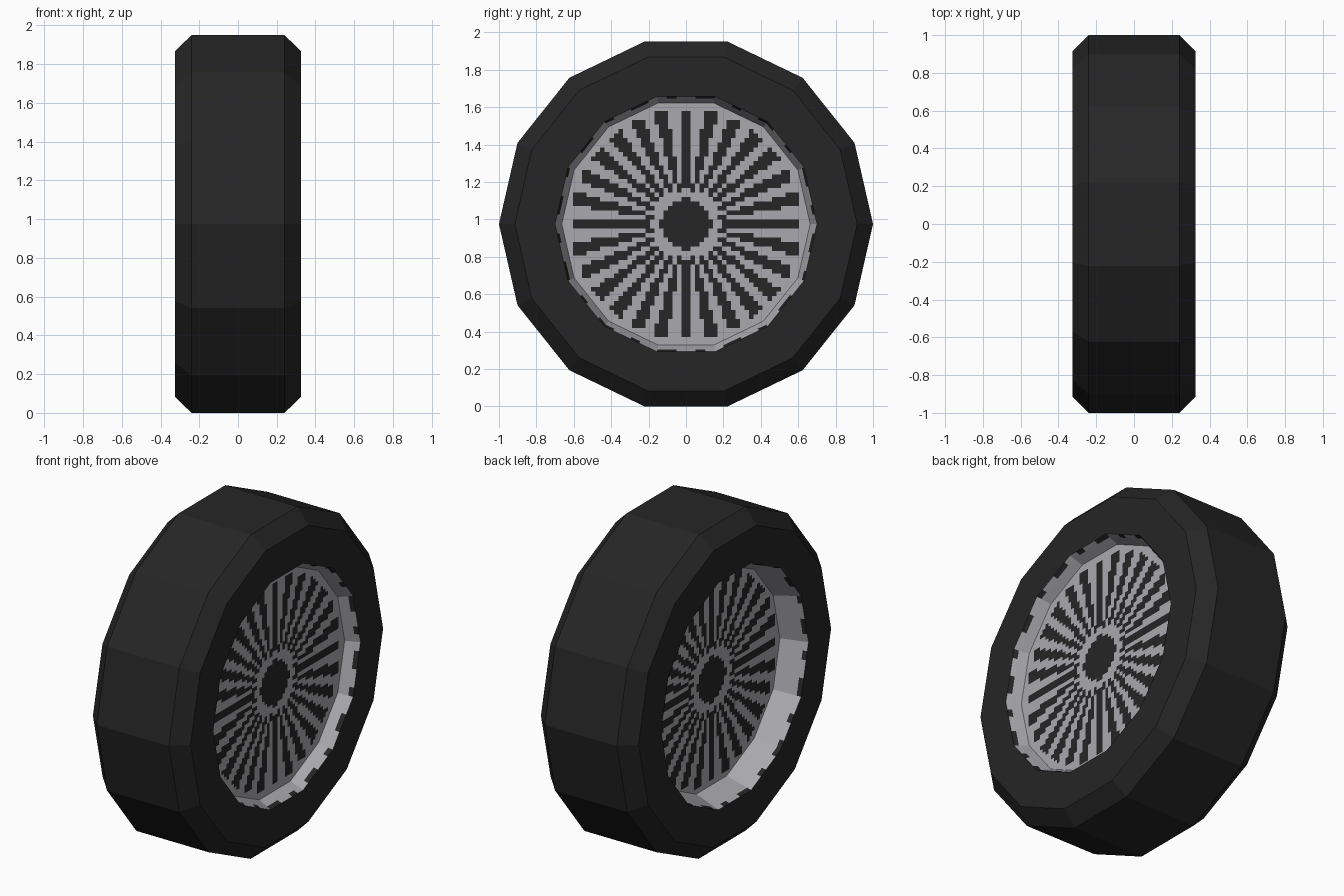
import bpy, bmesh, math
from mathutils import Vector

if "Cube" in bpy.data.objects:
    bpy.data.objects.remove(bpy.data.objects["Cube"])

SIDES = 14
CZ = math.cos(math.pi / SIDES)      # wheel rests on a flat side


def material(name, rgb):
    m = bpy.data.materials.new(name)
    m.diffuse_color = (*rgb, 1)
    m.use_nodes = True
    m.node_tree.nodes["Principled BSDF"].inputs["Base Color"].default_value = m.diffuse_color
    return m


RUBBER = material("black_rubber", (0.019, 0.019, 0.019))
METAL = material("grey_metal", (0.40, 0.40, 0.43))


def finish(bm, name):
    me = bpy.data.meshes.new(name)
    bm.to_mesh(me)
    bm.free()
    me.materials.append(RUBBER)
    me.materials.append(METAL)
    ob = bpy.data.objects.new(name, me)
    bpy.context.collection.objects.link(ob)
    return ob


def corner(k):
    a = 2 * math.pi * k / SIDES
    return Vector((0, math.cos(a), math.sin(a)))


def lathe(name, profile, sub=1, rule=None):
    """Sweep (x, radius) points round the 14-sided outline; x must run from + to -."""
    bm = bmesh.new()
    n = SIDES * sub
    dirs = [corner(k // sub).lerp(corner(k // sub + 1), (k % sub) / sub) for k in range(n)]
    rings = [[bm.verts.new((x, d.y * r, d.z * r + CZ)) for d in dirs] for x, r in profile]
    for i in range(len(rings) - 1):
        for k in range(n):
            j = (k + 1) % n
            f = bm.faces.new((rings[i][k], rings[i + 1][k], rings[i + 1][j], rings[i][j]))
            f.material_index = rule(i, k) if rule else 0
    return finish(bm, name)


# Tyre: tread, chamfered shoulders and flat side walls
lathe("tyre", [(0.325, 0.70), (0.325, 0.915), (0.24, 1.0),
               (-0.24, 1.0), (-0.325, 0.915), (-0.325, 0.70)])

# Rim walls: grey, with a notched black edge beside the tyre
notch = lambda k: 0 if k % 7 in (1, 4, 5) else 1
lathe("rim_wall_right", [(0.245, 0.664), (0.30, 0.688), (0.325, 0.70)], 6,
      lambda i, k: 1 if i == 0 else notch(k))
lathe("rim_wall_left", [(-0.325, 0.70), (-0.30, 0.692), (-0.17, 0.65)], 6,
      lambda i, k: 1 if i == 1 else notch(k))
# the right wall was swept outwards, so turn its faces
bpy.data.objects["rim_wall_right"].data.flip_normals()


def spoke_rule(u, v):
    """Blocky spoke pattern: outer band, hub ring and 28 tapering spokes."""
    r = math.hypot(u, v)
    if r > 0.615 or 0.135 < r < 0.18:
        return 1
    if r < 0.135:
        return 0
    t = (math.atan2(v, u) / (2 * math.pi) * 28) % 1
    return 1 if abs(t - 0.5) < 0.235 else 0


def spoke_disc(name, x, radius, side):
    bm = bmesh.new()
    bmesh.ops.create_grid(bm, x_segments=58, y_segments=58, size=0.70)
    for f in bm.faces:
        c = f.calc_center_median()
        f.material_index = spoke_rule(c.x, c.y)
    # trim the grid to the 14-sided outline
    for k in range(SIDES):
        a = 2 * math.pi * (k + 0.5) / SIDES
        d = Vector((math.cos(a), math.sin(a), 0))
        bmesh.ops.bisect_plane(bm, geom=bm.verts[:] + bm.edges[:] + bm.faces[:],
                               plane_co=d * radius * CZ, plane_no=d, clear_outer=True)
    for v in bm.verts:
        v.co = Vector((x * side, v.co.x * side, v.co.y + CZ))
    bm.normal_update()
    return finish(bm, name)


# Spoked discs, the left one set deeper
spoke_disc("spoke_disc_right", 0.245, 0.664, 1)
spoke_disc("spoke_disc_left", 0.17, 0.65, -1)
